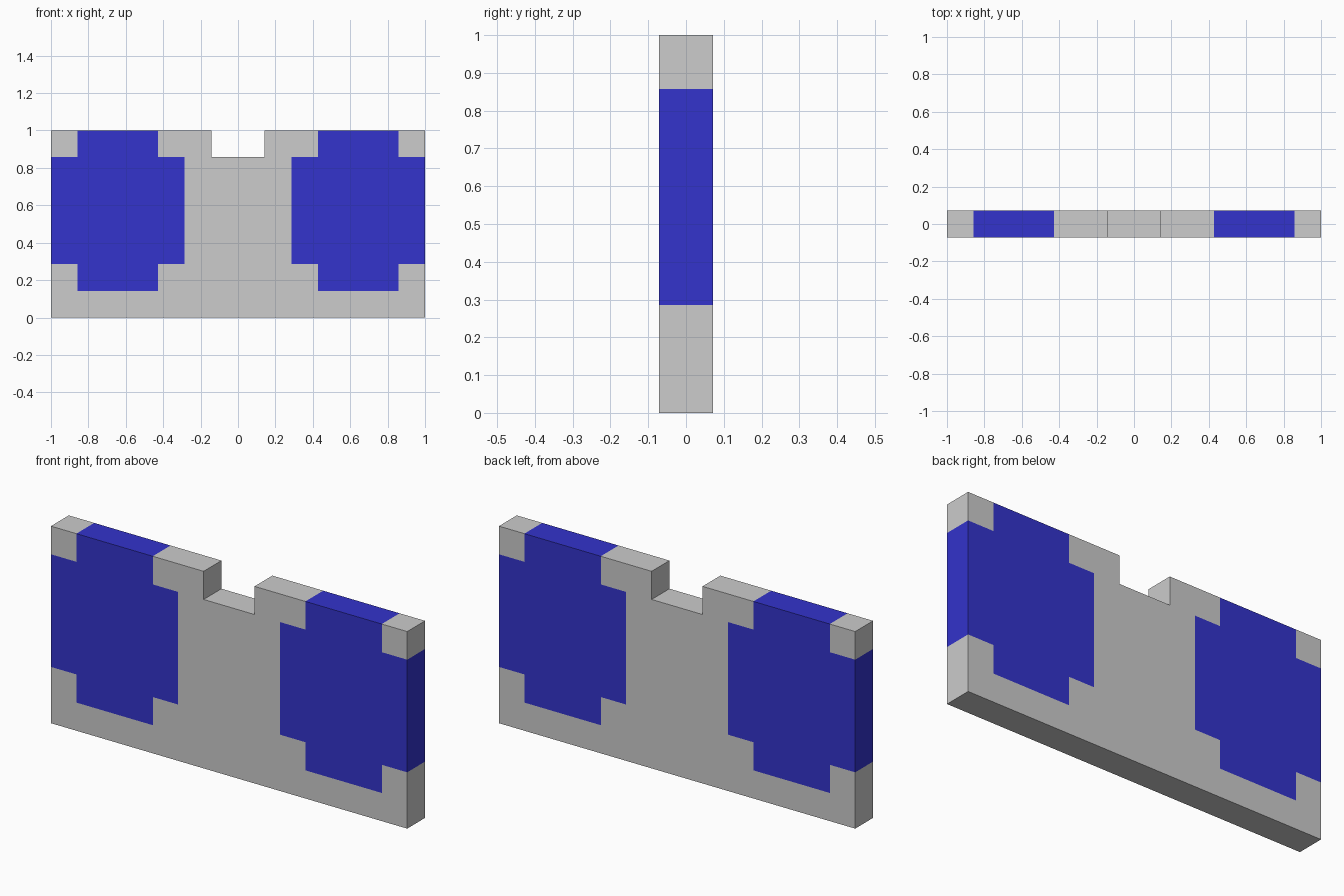
import bpy, bmesh
from mathutils import Vector

if "Cube" in bpy.data.objects:
    bpy.data.objects.remove(bpy.data.objects["Cube"])

U = 1 / 7          # one block: the plate is 14 wide, 7 tall, 1 deep
WIDE, TALL = 14, 7


def make_material(name, rgb):
    mat = bpy.data.materials.new(name)
    mat.diffuse_color = (*rgb, 1)
    mat.use_nodes = True
    mat.node_tree.nodes["Principled BSDF"].inputs["Base Color"].default_value = mat.diffuse_color
    return mat


def is_notch(x, z):
    return abs(x) < 1 and z > 6


def is_blue(x, z):
    # stepped rounded panel, mirrored left and right
    dx, dz = abs(abs(x) - 4.5), abs(z - 4)
    return (dx < 2.5 and dz < 2) or (dx < 1.5 and dz < 3)


# front sheet of square blocks, leaving out the notch
bm = bmesh.new()
layer = bm.faces.layers.int.new("blue")
for i in range(WIDE):
    for k in range(TALL):
        x, z = i - WIDE / 2, k
        if is_notch(x + 0.5, z + 0.5):
            continue
        corners = ((x, z), (x + 1, z), (x + 1, z + 1), (x, z + 1))
        bm.faces.new([bm.verts.new((a * U, -U / 2, b * U)) for a, b in corners])
bmesh.ops.remove_doubles(bm, verts=bm.verts, dist=1e-4)

# thicken into a closed plate
ext = bmesh.ops.extrude_face_region(bm, geom=bm.faces[:], use_keep_orig=True)
bmesh.ops.translate(bm, vec=(0, U, 0),
                    verts=[g for g in ext["geom"] if isinstance(g, bmesh.types.BMVert)])
bmesh.ops.recalc_face_normals(bm, faces=bm.faces)

# colour each face by the block just beneath it
for f in bm.faces:
    p = (f.calc_center_median() - f.normal * U * 0.3) / U
    f.material_index = int(is_blue(p.x, p.z))

# merge flat faces of the same colour
bmesh.ops.dissolve_limit(bm, angle_limit=0.01, verts=bm.verts, edges=bm.edges,
                         delimit={'MATERIAL', 'NORMAL'})
bmesh.ops.triangulate(bm, faces=[f for f in bm.faces if len(f.verts) > 4])

mesh = bpy.data.meshes.new("lens_plate")
bm.to_mesh(mesh)
bm.free()
mesh.materials.append(make_material("light grey", (0.604, 0.604, 0.604)))
mesh.materials.append(make_material("blue", (0.033, 0.033, 0.604)))
plate = bpy.data.objects.new("lens_plate", mesh)
bpy.context.collection.objects.link(plate)
